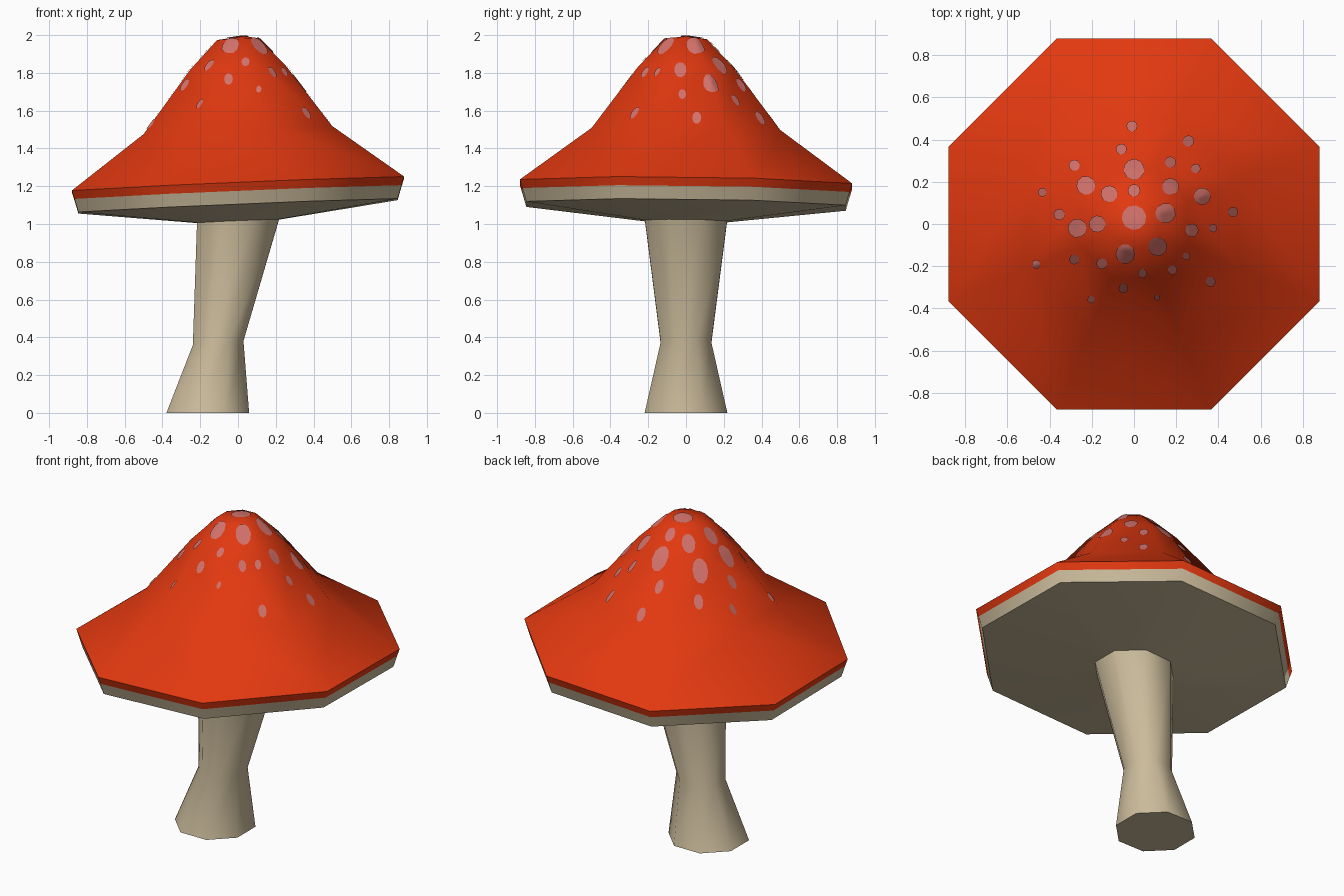
import bpy, bmesh, math
from mathutils import Vector
from mathutils.bvhtree import BVHTree

if "Cube" in bpy.data.objects:
    bpy.data.objects.remove(bpy.data.objects["Cube"])

SIDES = 8
TILT_X, TILT_Y = 0.042, -0.012      # the cap leans slightly to the left


def material(name, rgb):
    m = bpy.data.materials.new(name)
    m.diffuse_color = (*rgb, 1)
    m.use_nodes = True
    m.node_tree.nodes["Principled BSDF"].inputs["Base Color"].default_value = m.diffuse_color
    return m


red = material("cap red", (0.76, 0.04, 0.005))
cream = material("stem cream", (0.60, 0.50, 0.33))
pink = material("spot pink", (0.66, 0.17, 0.15))


def ring(bm, cx, r, z, tx, ty):
    """Eight-sided tilted ring of vertices around (cx, 0, z)."""
    verts = []
    for i in range(SIDES):
        a = math.tau * (i + 0.5) / SIDES
        x, y = r * math.cos(a), r * math.sin(a)
        verts.append(bm.verts.new((cx + x, y, z + tx * x + ty * y)))
    return verts


def bridge(bm, lower, upper, mat=0):
    n = len(lower)
    for i in range(n):
        j = (i + 1) % n
        f = bm.faces.new((lower[i], lower[j], upper[j], upper[i]))
        f.material_index = mat


def finish(bm, name, mats, angle):
    me = bpy.data.meshes.new(name)
    bm.to_mesh(me)
    ob = bpy.data.objects.new(name, me)
    bpy.context.collection.objects.link(ob)
    for m in mats:
        me.materials.append(m)
    bpy.ops.object.select_all(action='DESELECT')
    ob.select_set(True)
    bpy.context.view_layer.objects.active = ob
    bpy.ops.object.shade_smooth_by_angle(angle=math.radians(angle))
    return ob


# Cap: underside, cream rim band, red rim edge, bell-shaped top
profile = [(0.235, 1.015), (0.915, 1.095), (0.937, 1.165), (0.952, 1.21),
           (0.54, 1.495), (0.275, 1.825), (0.12, 1.978)]
bm = bmesh.new()
rings = [ring(bm, 0, r, z, TILT_X, TILT_Y) for r, z in profile]
for k in range(len(rings) - 1):
    bridge(bm, rings[k], rings[k + 1], 1 if k < 2 else 0)
apex = bm.verts.new((0.03, 0, 1.995))
for i in range(SIDES):
    bm.faces.new((rings[-1][i], rings[-1][(i + 1) % SIDES], apex))
bmesh.ops.triangulate(bm, faces=[f for f in bm.faces if len(f.verts) > 3])
bm.normal_update()
surface = BVHTree.FromBMesh(bm)
finish(bm, "cap", [red, cream], 60)
bm.free()

# Stem: flared foot, narrow waist, wide top meeting the cap underside
bm = bmesh.new()
foot = ring(bm, -0.16, 0.237, 0.0, 0, 0)
waist = ring(bm, -0.105, 0.145, 0.37, 0.08, 0)
top = ring(bm, 0, 0.235, 1.015, TILT_X, TILT_Y)
bridge(bm, foot, waist)
bridge(bm, waist, top)
bm.faces.new(foot[::-1])
finish(bm, "stem", [cream], 60)
bm.free()

# Spots: thin patches (x, y, radius) dropped onto the cap surface
spots = [(-.01, .46, .026), (-.06, .35, .026), (.255, .39, .027),
         (.17, .29, .027), (0, .255, .05), (.29, .26, .023),
         (-.28, .275, .027), (-.225, .18, .045), (-.43, .15, .021),
         (-.115, .14, .04), (0, .155, .03), (.17, .175, .04),
         (.32, .13, .04), (-.35, .045, .027), (0, .03, .058),
         (.147, .05, .047), (.465, .057, .024), (-.265, -.02, .045),
         (-.17, 0, .04), (.27, -.03, .032), (.37, -.02, .02),
         (.11, -.105, .045), (-.04, -.14, .045), (.245, -.15, .018),
         (-.28, -.165, .024), (-.15, -.185, .026), (-.46, -.19, .02),
         (.04, -.23, .022), (.18, -.215, .022), (-.05, -.3, .023),
         (-.2, -.355, .018), (.11, -.345, .014), (.36, -.27, .024)]
bm = bmesh.new()


def drop(x, y):
    hit, normal, _, _ = surface.ray_cast(Vector((x, y, 3)), Vector((0, 0, -1)))
    return bm.verts.new(hit + normal * 0.005)


N = 10
for n, (x, y, r) in enumerate(spots):
    centre = drop(x, y)
    loops = []
    for k in (1, 2, 3, 4):
        loops.append([drop(x + r * k / 4 * math.cos(math.tau * i / N + n),
                           y + r * k / 4 * math.sin(math.tau * i / N + n))
                      for i in range(N)])
    for i in range(N):
        bm.faces.new((centre, loops[0][i], loops[0][(i + 1) % N]))
    for a, b in zip(loops, loops[1:]):
        bridge(bm, b, a)
bm.normal_update()
finish(bm, "cap_spots", [pink], 60)
bm.free()
